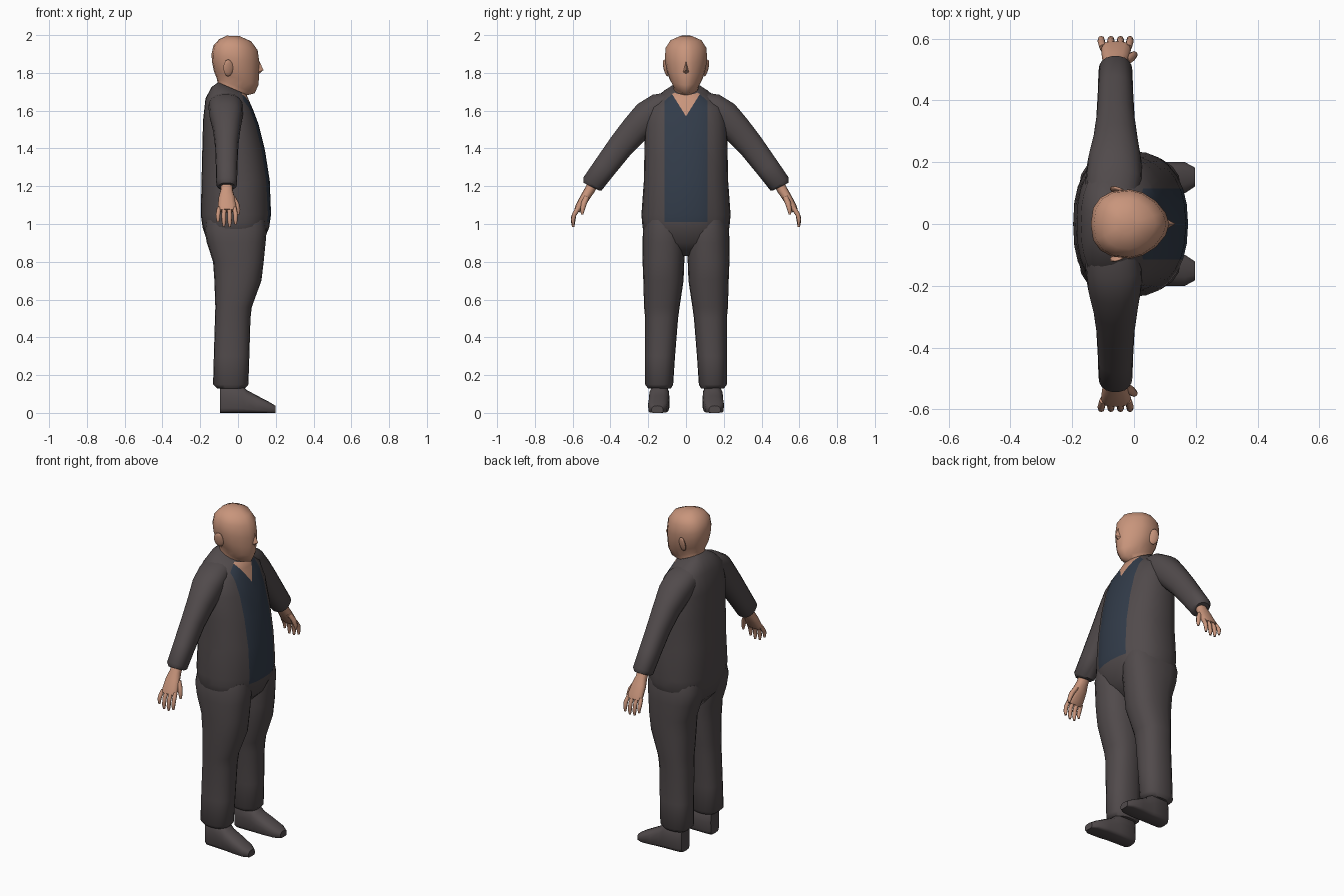
import bpy, bmesh, math
from mathutils import Vector as V

if "Cube" in bpy.data.objects:
    bpy.data.objects.remove(bpy.data.objects["Cube"])


def material(name, col):
    m = bpy.data.materials.new(name)
    m.diffuse_color = (*col, 1)
    m.use_nodes = True
    m.node_tree.nodes["Principled BSDF"].inputs["Base Color"].default_value = m.diffuse_color
    return m


SUIT = material("dark suit", (0.082, 0.069, 0.071))
SHIRT = material("navy shirt", (0.032, 0.045, 0.068))
SKIN = material("skin", (0.58, 0.30, 0.20))


def spow(a, e):
    return math.copysign(abs(a) ** (2 / e), a)


def loft(bm, rings, n=20, ef=2.3, eb=2.5):
    """Skin rings of (centre, half axis u, half axis v); ef / eb = squareness front / back."""
    loops = []
    for c, u, v in rings:
        loop = []
        for i in range(n):
            a = 2 * math.pi * i / n
            e = ef if math.cos(a) > 0 else eb
            loop.append(bm.verts.new(V(c) + V(u) * spow(math.cos(a), e) + V(v) * spow(math.sin(a), e)))
        loops.append(loop)
    for a, b in zip(loops, loops[1:]):
        for i in range(n):
            j = (i + 1) % n
            bm.faces.new((a[i], a[j], b[j], b[i]))
    bm.faces.new(loops[0])
    bm.faces.new(loops[-1])


def profile(rows):
    """Rows of (back x, back z, front x, front z, half width, centre y)."""
    return [(((x0 + x1) / 2, cy, (z0 + z1) / 2), ((x1 - x0) / 2, 0, (z1 - z0) / 2), (0, h, 0))
            for x0, z0, x1, z1, h, cy in rows]


def limb(rows):
    """Rows of (x, y, z, half width in x, half thickness) along a path in the side plane."""
    pts = [V(r[:3]) for r in rows]
    out = []
    for i, r in enumerate(rows):
        d = pts[min(i + 1, len(pts) - 1)] - pts[max(i - 1, 0)]
        p = V((0, -d.z, d.y)).normalized()
        out.append((pts[i], (r[3], 0, 0), p * r[4]))
    return out


def finish(bm, name, mats, mirror=False, angle=50):
    bmesh.ops.recalc_face_normals(bm, faces=bm.faces)
    me = bpy.data.meshes.new(name)
    bm.to_mesh(me)
    bm.free()
    for m in mats:
        me.materials.append(m)
    ob = bpy.data.objects.new(name, me)
    bpy.context.collection.objects.link(ob)
    if mirror:
        mod = ob.modifiers.new("mirror", 'MIRROR')
        mod.use_axis = (False, True, False)
        mod.use_clip = False
    bpy.ops.object.select_all(action='DESELECT')
    ob.select_set(True)
    bpy.context.view_layer.objects.active = ob
    bpy.ops.object.shade_smooth_by_angle(angle=math.radians(angle))
    return ob


# Torso: jacket, with shirt panel and open neck cut into the front
bm = bmesh.new()
loft(bm, profile([
    (-.105, 1.75, .045, 1.685, .078, 0), (-.14, 1.725, .06, 1.65, .125, 0),
    (-.172, 1.665, .08, 1.605, .195, 0), (-.185, 1.55, .11, 1.525, .216, 0),
    (-.189, 1.40, .143, 1.39, .22, 0), (-.193, 1.23, .168, 1.23, .223, 0),
    (-.197, 1.05, .175, 1.05, .236, 0), (-.187, .98, .165, .98, .23, 0),
    (-.16, .90, .13, .90, .19, 0), (-.10, .83, .06, .83, .10, 0)]), 28)
for co, no in [((0, .115, 0), (0, 1, 0)), ((0, -.115, 0), (0, 1, 0)), ((0, 0, 1.01), (0, 0, 1)),
               ((0, 0, 1.57), (0, -1.6, 1)), ((0, 0, 1.57), (0, 1.6, 1))]:
    fs = [f for f in bm.faces if f.calc_center_median().x > 0]
    geom = set(fs)
    for f in fs:
        geom.update(f.edges)
        geom.update(f.verts)
    bmesh.ops.bisect_plane(bm, geom=list(geom), plane_co=co, plane_no=no)
for f in bm.faces:
    c = f.calc_center_median()
    if c.x > .02 and abs(c.y) < .115 and c.z > 1.01:
        f.material_index = 2 if c.z > 1.57 + 1.6 * abs(c.y) else 1
finish(bm, "jacket", [SUIT, SHIRT, SKIN])

# Trouser legs
bm = bmesh.new()
loft(bm, profile([(a, z, b, z, (y1 - y0) / 2, (y0 + y1) / 2) for z, a, b, y0, y1 in [
    (1.02, -.17, .145, .02, .215), (.97, -.178, .152, .004, .228), (.90, -.165, .146, .002, .23),
    (.80, -.132, .136, .009, .23), (.70, -.125, .124, .013, .226), (.56, -.12, .073, .034, .222),
    (.50, -.122, .066, .042, .216), (.30, -.128, .06, .058, .216), (.15, -.132, .055, .068, .216),
    (.128, -.11, .035, .08, .2)]]), 20)
finish(bm, "trouser_leg", [SUIT], True)

# Shoes: lofted from heel to toe
bm = bmesh.new()
loft(bm, [((x, y, t / 2), (0, 0, t / 2), (0, h, 0)) for x, y, t, h in [
    (-.095, .14, .16, .04), (-.08, .14, .16, .052), (.02, .142, .15, .055), (.045, .143, .122, .054),
    (.10, .146, .092, .055), (.165, .15, .058, .05), (.198, .152, .038, .03)]], 16, 2.4, 5)
finish(bm, "shoe", [SUIT], True)

# Sleeves
bm = bmesh.new()
loft(bm, limb([
    (-.07, .08, 1.64, .085, .06), (-.065, .14, 1.62, .092, .075), (-.063, .20, 1.572, .088, .086),
    (-.06, .27, 1.50, .073, .078), (-.06, .345, 1.413, .062, .07), (-.06, .43, 1.30, .057, .064),
    (-.06, .495, 1.212, .055, .06), (-.06, .502, 1.198, .042, .045)]), 18, 2.3, 2.3)
finish(bm, "sleeve", [SUIT], True)

# Hands: palm, four fingers and thumb
bm = bmesh.new()
loft(bm, limb([(-.06, .485, 1.225, .03, .028), (-.06, .51, 1.18, .032, .027),
               (-.06, .535, 1.14, .043, .025), (-.058, .565, 1.09, .049, .022),
               (-.058, .578, 1.07, .045, .016)]), 12)
for i, tip in enumerate([1.01, .987, .985, .997]):
    x, s = -.1 + .027 * i, (i - 1.5) * .004
    loft(bm, limb([(x, .57, 1.085, .012, .013), (x + s, .592, 1.05, .012, .012),
                   (x + s, .598, tip + .025, .011, .011), (x + s, .597, tip, .006, .006)]), 8, 2, 2)
loft(bm, limb([(-.03, .525, 1.145, .016, .016), (-.01, .54, 1.11, .016, .015),
               (.0, .548, 1.075, .012, .012), (.002, .55, 1.05, .006, .006)]), 8, 2, 2)
finish(bm, "hand", [SKIN], True)

# Head and neck
bm = bmesh.new()
loft(bm, profile([
    (-.10, 1.66, .06, 1.57, .066, 0), (-.108, 1.75, .04, 1.68, .066, 0),
    (-.113, 1.772, .088, 1.692, .068, 0), (-.128, 1.81, .108, 1.735, .09, 0),
    (-.138, 1.86, .112, 1.79, .105, 0), (-.14, 1.90, .114, 1.85, .112, 0),
    (-.13, 1.945, .104, 1.92, .108, 0), (-.10, 1.978, .07, 1.967, .082, 0),
    (-.06, 1.997, .01, 1.994, .03, 0)]), 16, 1.7, 2.5)
finish(bm, "head", [SKIN])

# Nose: small wedge
bm = bmesh.new()
a, t, l, r, b = [bm.verts.new(p) for p in [
    (.105, 0, 1.88), (.135, 0, 1.815), (.095, .022, 1.80), (.095, -.022, 1.80), (.10, 0, 1.785)]]
for f in [(a, t, l), (a, r, t), (t, b, l), (t, r, b), (a, l, b, r)]:
    bm.faces.new(f)
finish(bm, "nose", [SKIN])

# Ears: flared flattened discs
bm = bmesh.new()
bmesh.ops.create_uvsphere(bm, u_segments=10, v_segments=6, radius=1)
for v in bm.verts:
    p = v.co.copy()
    v.co = V((-.052 + .027 * p.x, .107 + .01 * p.y + .009 * p.z - .008 * p.x, 1.826 + .045 * p.z))
finish(bm, "ear", [SKIN], True)
